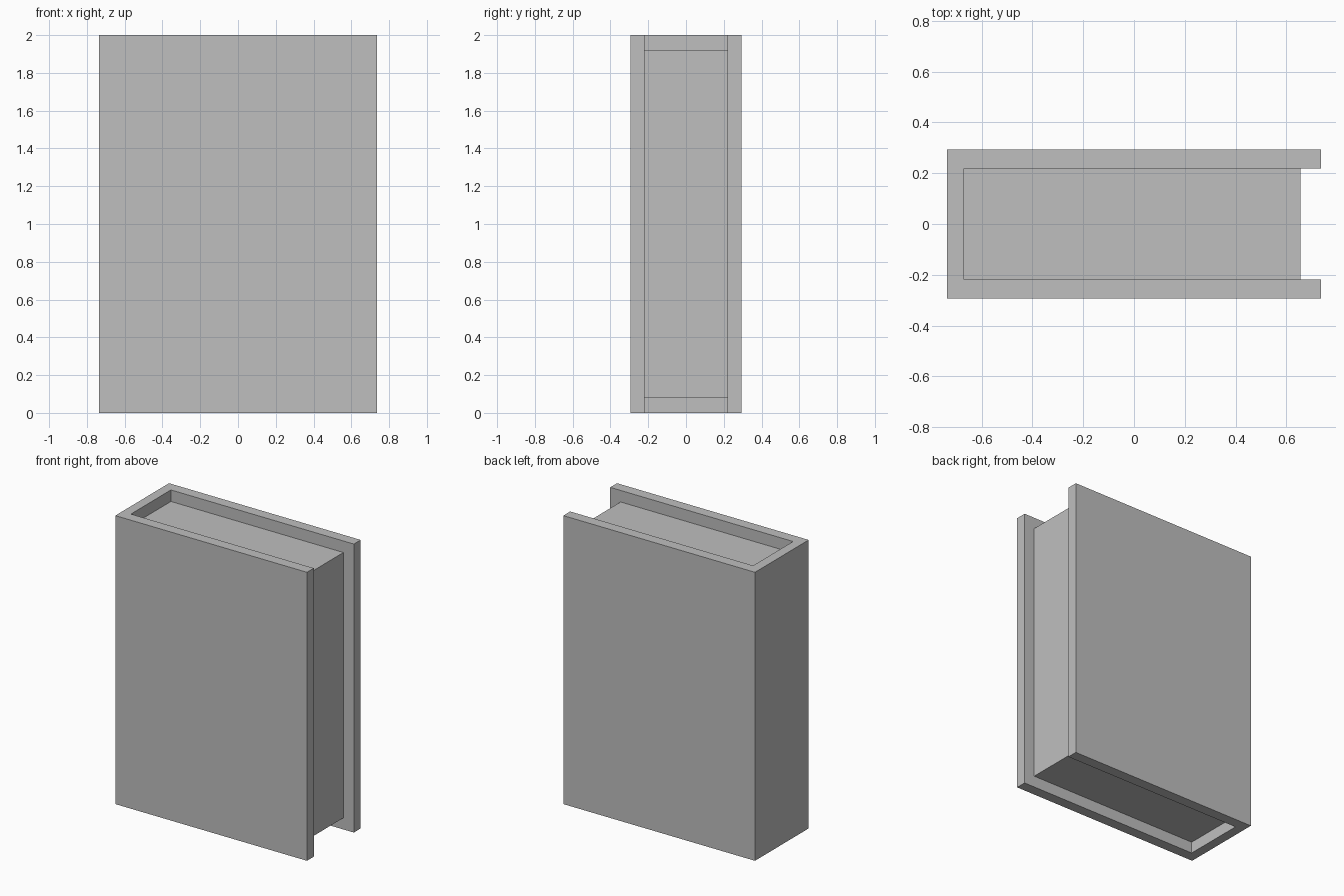
import bpy
import bmesh

cube = bpy.data.objects.get("Cube")
if cube:
    bpy.data.objects.remove(cube, do_unlink=True)

grey = bpy.data.materials.new("plain_grey")
grey.use_nodes = True
colour = (0.52, 0.52, 0.52, 1)
grey.diffuse_color = colour
grey.node_tree.nodes["Principled BSDF"].inputs["Base Color"].default_value = colour

WIDTH, DEPTH, HEIGHT = 0.735, 0.294, 2.0   # half width, half depth, full height
SPINE_X, PAGE_X, PAGE_Y = -0.668, 0.655, 0.219
PAGE_INSET = 0.08


def extrude_profile(name, outline, bottom, top):
    """Extrude a counter-clockwise xy outline upwards into a solid."""
    bm = bmesh.new()
    face = bm.faces.new([bm.verts.new((x, y, bottom)) for x, y in outline])
    result = bmesh.ops.extrude_face_region(bm, geom=[face])
    raised = [v for v in result["geom"] if isinstance(v, bmesh.types.BMVert)]
    bmesh.ops.translate(bm, verts=raised, vec=(0, 0, top - bottom))
    bmesh.ops.recalc_face_normals(bm, faces=bm.faces)
    mesh = bpy.data.meshes.new(name)
    bm.to_mesh(mesh)
    bm.free()
    mesh.materials.append(grey)
    obj = bpy.data.objects.new(name, mesh)
    bpy.context.collection.objects.link(obj)
    return obj


# Cover: two boards joined by the spine
lower_half = [(SPINE_X, -PAGE_Y), (WIDTH, -PAGE_Y), (WIDTH, -DEPTH), (-WIDTH, -DEPTH)]
upper_half = [(x, -y) for x, y in reversed(lower_half)]
extrude_profile("book_cover", lower_half + upper_half, 0, HEIGHT)

# Page block, set in from the cover's top, bottom and fore edge
page_outline = [(SPINE_X, -PAGE_Y), (PAGE_X, -PAGE_Y), (PAGE_X, PAGE_Y), (SPINE_X, PAGE_Y)]
extrude_profile("page_block", page_outline, PAGE_INSET, HEIGHT - PAGE_INSET)
